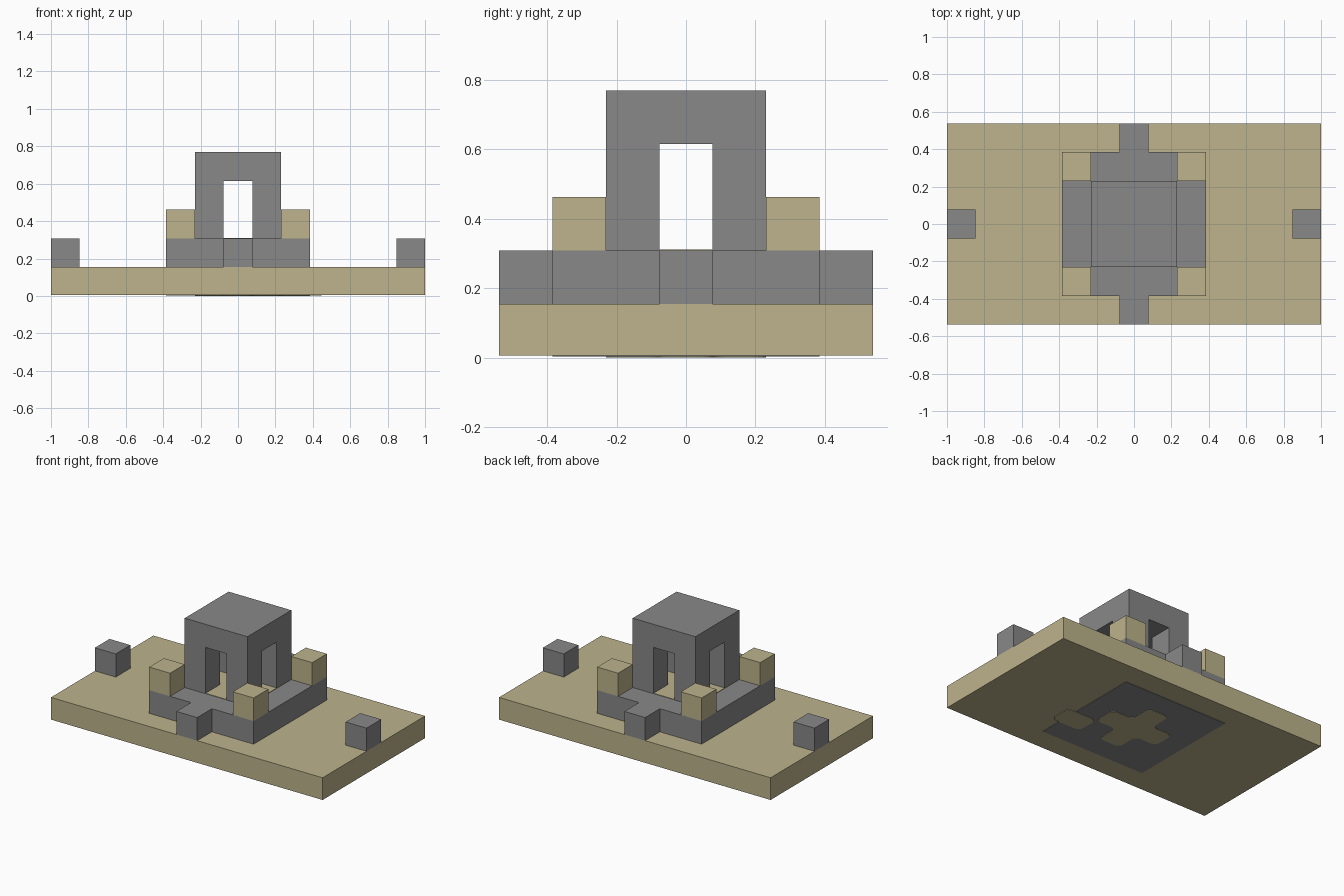
import bpy
import bmesh

if "Cube" in bpy.data.objects:
    bpy.data.objects.remove(bpy.data.objects["Cube"], do_unlink=True)

U = 2 / 13      # one block
PLATE = 0.02    # inlay thickness, in blocks


def material(name, rgb):
    mat = bpy.data.materials.new(name)
    mat.use_nodes = True
    mat.diffuse_color = (*rgb, 1)
    mat.node_tree.nodes["Principled BSDF"].inputs["Base Color"].default_value = (*rgb, 1)
    return mat


STONE = material("grey stone", (0.246, 0.246, 0.246))
SAND = material("pale sand", (0.508, 0.451, 0.262))


def finish(name, bm, mat):
    bmesh.ops.recalc_face_normals(bm, faces=bm.faces)
    bmesh.ops.scale(bm, vec=(U, U, U), verts=bm.verts)
    mesh = bpy.data.meshes.new(name)
    bm.to_mesh(mesh)
    bm.free()
    mesh.materials.append(mat)
    obj = bpy.data.objects.new(name, mesh)
    bpy.context.collection.objects.link(obj)
    return obj


def prism(name, outline, z0, z1, mat, rounding=0):
    """Extrude a flat outline, measured in blocks, from z0 to z1."""
    bm = bmesh.new()
    face = bm.faces.new([bm.verts.new((x, y, z0)) for x, y in outline])
    if rounding:
        bmesh.ops.bevel(bm, geom=bm.verts[:], offset=rounding, segments=4,
                        profile=0.5, affect='VERTICES')
    face = bm.faces[:]
    new = bmesh.ops.extrude_face_region(bm, geom=face, use_keep_orig=True)["geom"]
    bmesh.ops.translate(bm, vec=(0, 0, z1 - z0),
                        verts=[g for g in new if isinstance(g, bmesh.types.BMVert)])
    return finish(name, bm, mat)


def rect(cx, cy, w, d):
    return [(cx + sx * w / 2, cy + sy * d / 2)
            for sx, sy in ((-1, -1), (1, -1), (1, 1), (-1, 1))]


def four_way(quarter):
    """Mirror one quarter of an outline about both axes."""
    half = quarter + [(-x, y) for x, y in reversed(quarter)]
    return half + [(-x, -y) for x, y in half]


# Ground slab
prism("ground_slab", rect(0, 0, 13, 7), 2 * PLATE, 1, SAND)

# Stone footing on the underside, with its sandy cross and notch
cross = four_way([(1.5, 0.5), (0.5, 0.5), (0.5, 1.5)])
prism("footing", rect(0, 0, 5, 5), PLATE, 2 * PLATE, STONE)
prism("footing_cross", cross, 0, PLATE, SAND, rounding=0.25)
prism("footing_notch", rect(2.2, -1, 1.4, 1), 0, PLATE, SAND, rounding=0.25)

# Terrace with a step at front and back, and the sandy floor of the tower
prism("terrace", four_way([(2.5, 2.5), (0.5, 2.5), (0.5, 3.5)]), 1, 2, STONE)
prism("tower_floor", cross, 2, 2 + PLATE, SAND)

# Tower: a roof block whose four corners extend down as legs
bm = bmesh.new()
bmesh.ops.create_grid(bm, x_segments=3, y_segments=3, size=1.5)
bmesh.ops.translate(bm, vec=(0, 0, 4), verts=bm.verts)
corners = [f for f in bm.faces if min(map(abs, f.calc_center_median().xy)) > 0.5]
roof = bmesh.ops.extrude_face_region(bm, geom=bm.faces[:], use_keep_orig=True)["geom"]
bmesh.ops.translate(bm, vec=(0, 0, 1),
                    verts=[g for g in roof if isinstance(g, bmesh.types.BMVert)])
legs = bmesh.ops.extrude_discrete_faces(bm, faces=corners)["faces"]
for leg in legs:
    bmesh.ops.translate(bm, vec=(0, 0, -2), verts=leg.verts)
bmesh.ops.remove_doubles(bm, verts=bm.verts, dist=0.001)
finish("tower", bm, STONE)

# Sand blocks on the terrace corners
for sx, side in ((1, "left"), (-1, "right")):
    for sy, end in ((-1, "front"), (1, "back")):
        prism(f"{end}_{side}_corner_block", rect(2 * sx, 2 * sy, 1, 1), 2, 3, SAND)
    # Lone stone at each end of the slab
    prism(f"{side}_end_stone", rect(6 * sx, 0, 1, 1), 1, 2, STONE)
